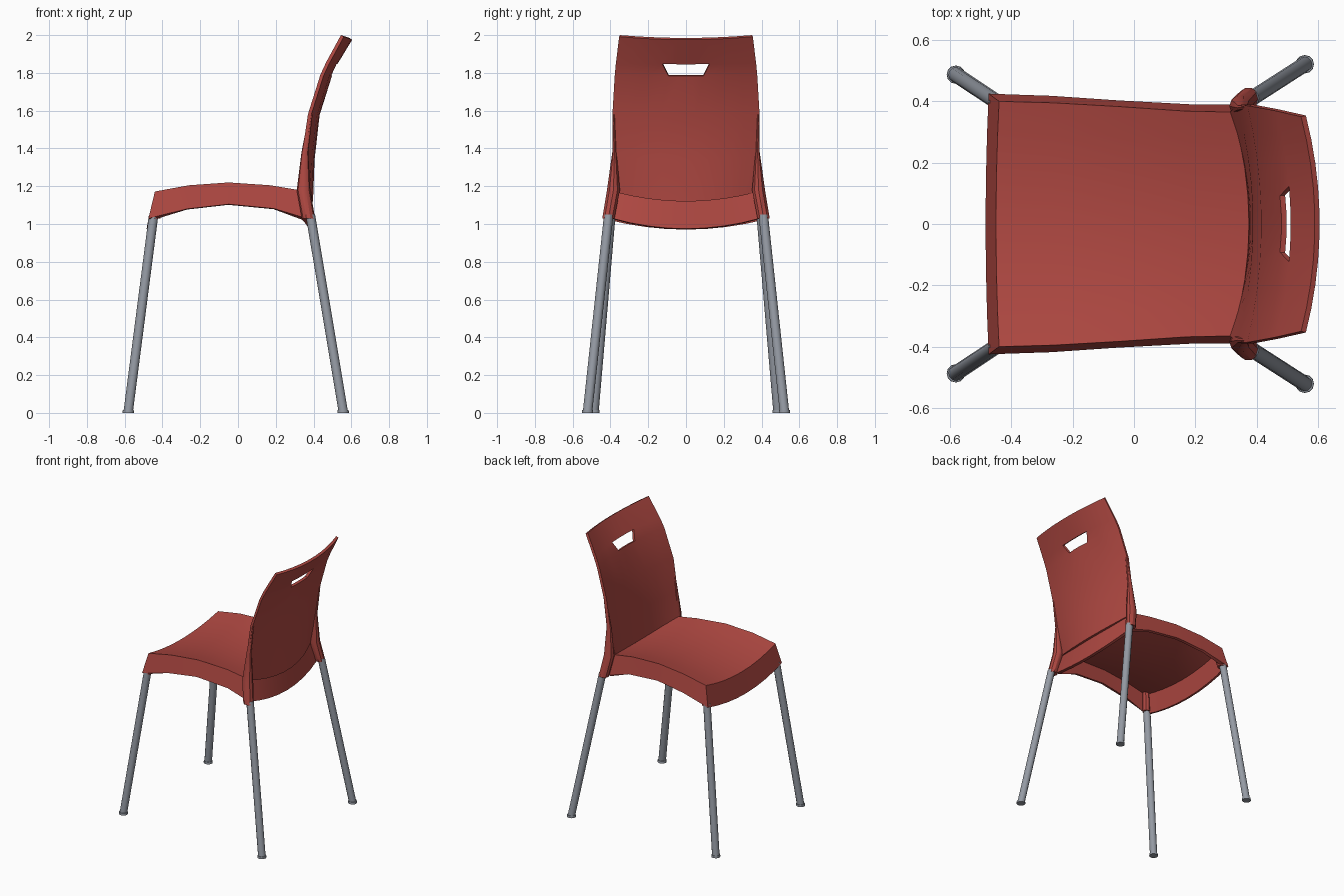
import bpy, bmesh, math
from mathutils import Vector

if "Cube" in bpy.data.objects:
    bpy.data.objects.remove(bpy.data.objects["Cube"])


def material(name, rgb):
    m = bpy.data.materials.new(name)
    m.diffuse_color = (*rgb, 1)
    m.use_nodes = True
    m.node_tree.nodes["Principled BSDF"].inputs["Base Color"].default_value = m.diffuse_color
    return m


RED = material("red plastic", (0.43, 0.065, 0.054))
GREY = material("grey metal", (0.30, 0.325, 0.37))


def finish(name, bm, mat, thickness=0, angle=35):
    """Turn a bmesh into a named object, optionally thickened to a shell."""
    me = bpy.data.meshes.new(name)
    bm.to_mesh(me)
    bm.free()
    me.materials.append(mat)
    ob = bpy.data.objects.new(name, me)
    bpy.context.collection.objects.link(ob)
    bpy.ops.object.select_all(action='DESELECT')
    ob.select_set(True)
    bpy.context.view_layer.objects.active = ob
    if thickness:
        s = ob.modifiers.new("shell", 'SOLIDIFY')
        s.thickness, s.offset, s.use_even_offset = thickness, -1, True
        bpy.ops.object.modifier_apply(modifier="shell")
    bpy.ops.object.shade_smooth_by_angle(angle=math.radians(angle))
    return ob


def tube(name, rings, mat, sides=12):
    """Loft of horizontal ellipses (x, y, z, rx, ry) with closed ends."""
    bm = bmesh.new()
    loops = []
    for x, y, z, rx, ry in rings:
        loops.append([bm.verts.new((x + rx * math.cos(a), y + ry * math.sin(a), z))
                      for a in (2 * math.pi * i / sides for i in range(sides))])
    for a, b in zip(loops, loops[1:]):
        for i in range(sides):
            j = (i + 1) % sides
            bm.faces.new((a[i], a[j], b[j], b[i]))
    bm.faces.new(loops[0][::-1])
    bm.faces.new(loops[-1])
    bmesh.ops.recalc_face_normals(bm, faces=bm.faces)
    return finish(name, bm, mat)


# Seat: saddle-shaped top with a flared skirt, open underneath
# stations front to back: x, z, half width, bow in x, sag in z
SEAT_TOP = [(-0.44, 1.172, 0.40, -0.010, 0.05), (-0.26, 1.205, 0.395, 0, 0.05),
            (-0.05, 1.22, 0.383, 0, 0.05), (0.17, 1.205, 0.368, 0.02, 0.05),
            (0.32, 1.18, 0.365, 0.055, 0.05)]
SEAT_RIM = [(-0.474, 1.03, 0.425, -0.010, 0.055), (-0.27, 1.08, 0.418, 0, 0),
            (-0.05, 1.105, 0.403, 0, 0), (0.19, 1.082, 0.39, 0, 0),
            (0.362, 1.03, 0.39, 0.035, 0.055)]
cols = [-1, -0.75, -0.5, -0.25, 0, 0.25, 0.5, 0.75, 1]


def station(s, v):
    x, z, w, bow, sag = s
    k = 1 - v * v
    return (x + bow * k, w * v, z - sag * k)


bm = bmesh.new()
top = [[bm.verts.new(station(s, v)) for v in cols] for s in SEAT_TOP]
n, m = len(SEAT_TOP), len(cols)
for i in range(n - 1):
    for j in range(m - 1):
        bm.faces.new((top[i][j], top[i + 1][j], top[i + 1][j + 1], top[i][j + 1]))
loop = ([(i, 0) for i in range(n)] + [(n - 1, j) for j in range(1, m)]
        + [(i, m - 1) for i in range(n - 2, -1, -1)] + [(0, j) for j in range(m - 2, 0, -1)])
rim = [bm.verts.new(station(SEAT_RIM[i], cols[j])) for i, j in loop]
for k, (i, j) in enumerate(loop):
    k2 = (k + 1) % len(loop)
    i2, j2 = loop[k2]
    bm.faces.new((top[i][j], rim[k], rim[k2], top[i2][j2]))
finish("seat", bm, RED, 0.02)

# Backrest: curved panel with a hand slot
BACK = [(0.312, 1.17, 0.365, 0.068, 0.05), (0.338, 1.36, 0.385, 0.05, 0.02),
        (0.37, 1.58, 0.386, 0.045, 0), (0.436, 1.79, 0.374, 0.045, 0),
        (0.466, 1.855, 0.368, 0.045, 0), (0.545, 2.0, 0.35, 0.045, 0.015)]
SLOT_BOTTOM, SLOT_TOP = 3, 4
bcols = [-1, -0.78, -0.56, -0.337, -0.12, 0.12, 0.337, 0.56, 0.78, 1]
bm = bmesh.new()
grid = [[bm.verts.new(station(s, v)) for v in bcols] for s in BACK]
for c in range(3, 7):                      # narrower slot at the bottom
    grid[SLOT_BOTTOM][c].co.y *= 0.73
for i in range(len(BACK) - 1):
    for j in range(len(bcols) - 1):
        if i == SLOT_BOTTOM and 3 <= j < 6:
            continue
        bm.faces.new((grid[i][j], grid[i + 1][j], grid[i + 1][j + 1], grid[i][j + 1]))
for f in bm.faces:
    f.normal_update()
if sum(f.normal.x for f in bm.faces) > 0:  # outside faces the sitter
    bmesh.ops.reverse_faces(bm, faces=bm.faces)
finish("backrest", bm, RED, 0.018)

# Legs, feet and sockets, mirrored left and right
LEGS = {"front": ((-0.581, 0.487), (-0.447, 0.398), 1.045),
        "rear": ((0.557, 0.521), (0.383, 0.409), 1.05)}
for side, sy in (("right", -1), ("left", 1)):
    for pos, (foot, head, zt) in LEGS.items():
        tube(f"{pos}_leg_{side}", [(foot[0], sy * foot[1], 0.008, 0.025, 0.025),
                                   (head[0], sy * head[1], zt, 0.025, 0.025)], GREY)
        tube(f"{pos}_foot_{side}", [(foot[0], sy * foot[1], 0, 0.03, 0.03),
                                    (foot[0], sy * foot[1], 0.015, 0.029, 0.029)], GREY)
    tube(f"front_socket_{side}", [(-0.441, sy * 0.394, 1.028, 0.029, 0.029),
                                  (-0.416, sy * 0.370, 1.15, 0.026, 0.026)], RED, 8)
    # rear socket runs up into the edge of the backrest
    tube(f"rear_socket_{side}", [(0.373, sy * 0.411, 1.03, 0.035, 0.034),
                                 (0.347, sy * 0.384, 1.18, 0.036, 0.036),
                                 (0.354, sy * 0.379, 1.38, 0.018, 0.012),
                                 (0.385, sy * 0.382, 1.58, 0.010, 0.005)], RED, 10)
